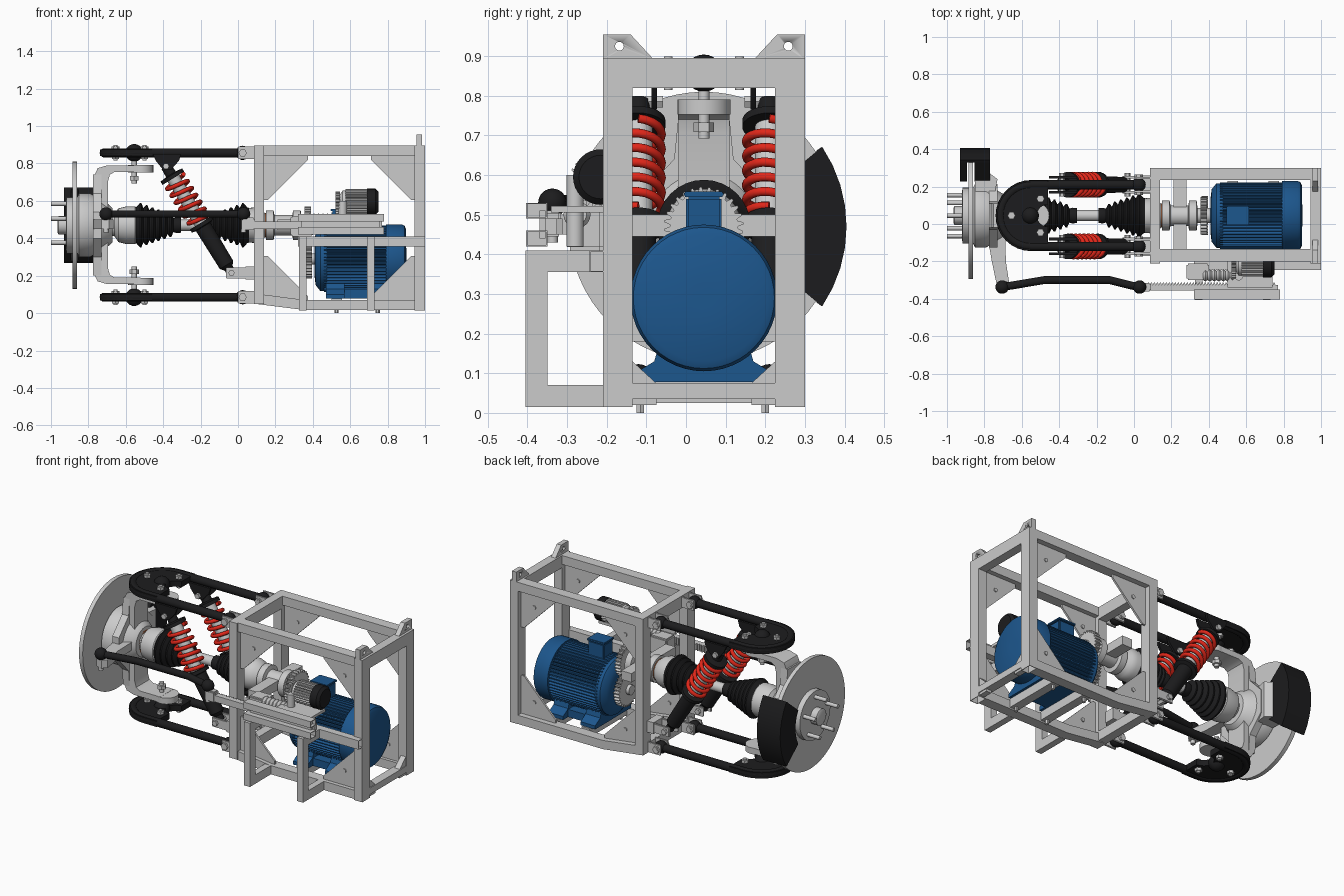
import bpy, bmesh, math
from mathutils import Vector

if "Cube" in bpy.data.objects:
    bpy.data.objects.remove(bpy.data.objects["Cube"])

def material(name, c):
    m = bpy.data.materials.new(name)
    m.diffuse_color = (*c, 1)
    m.use_nodes = True
    m.node_tree.nodes["Principled BSDF"].inputs["Base Color"].default_value = m.diffuse_color
    return m
BLACK = material("black", (0.012, 0.012, 0.013))
RED = material("red", (0.75, 0.02, 0.01))
BLUE = material("blue", (0.012, 0.095, 0.27))
COPPER = material("copper", (0.35, 0.12, 0.05))
CY, CZ = 0.045, 0.47          # driveline axis
ARM_Y = (0.21, -0.12)         # the two sides of the suspension

def add(name, bm, mat=None, smooth=True):
    bmesh.ops.recalc_face_normals(bm, faces=bm.faces)
    me = bpy.data.meshes.new(name)
    bm.to_mesh(me)
    bm.free()
    if smooth:
        me.polygons.foreach_set("use_smooth", [True] * len(me.polygons))
        me.set_sharp_from_angle(angle=math.radians(35))
    if mat:
        me.materials.append(mat)
    o = bpy.data.objects.new(name, me)
    bpy.context.collection.objects.link(o)
    return o

def box(name, lo, hi, mat=None, bevel=0, hollow=None):
    bm = bmesh.new()
    bmesh.ops.create_cube(bm, size=1)
    for v in bm.verts:
        v.co = [(lo[i] + hi[i]) / 2 + v.co[i] * (hi[i] - lo[i]) for i in range(3)]
    if hollow is not None:    # open square-tube ends along one axis
        bm.normal_update()
        for f in [f for f in bm.faces if abs(f.normal[hollow]) > 0.9]:
            n = f.normal.copy()
            bmesh.ops.inset_region(bm, faces=[f], thickness=0.005)
            d = bmesh.ops.extrude_discrete_faces(bm, faces=[f])["faces"]
            bmesh.ops.translate(bm, verts=d[0].verts, vec=-n * 0.06)
    if bevel:
        bmesh.ops.bevel(bm, geom=bm.edges[:], offset=bevel, segments=2, affect='EDGES')
    return add(name, bm, mat)

def lathe(name, origin, axis, prof, mat=None, seg=32):
    # prof: (distance along axis, radius)
    q = Vector((0, 0, 1)).rotation_difference(Vector(axis).normalized())
    bm, rings = bmesh.new(), []
    for t, r in prof:
        rings.append([bm.verts.new(Vector(origin) + q @ Vector((r * math.cos(a), r * math.sin(a), t)))
                      for a in (2 * math.pi * k / seg for k in range(seg))])
    for a, b in zip(rings, rings[1:]):
        for k in range(seg):
            bm.faces.new((a[k], a[k - 1], b[k - 1], b[k]))
    bm.faces.new(rings[0])
    bm.faces.new(rings[-1])
    return add(name, bm, mat)

def rod(name, p0, p1, r, mat=None, seg=24):
    d = Vector(p1) - Vector(p0)
    return lathe(name, p0, d, [(0, r), (d.length, r)], mat, seg)

def ball(name, c, r, mat=BLACK):
    bm = bmesh.new()
    bmesh.ops.create_uvsphere(bm, u_segments=20, v_segments=12, radius=r)
    bmesh.ops.translate(bm, verts=bm.verts, vec=c)
    return add(name, bm, mat)

def prism(name, pts, axis, lo, hi, mat=None):
    # extrude a 2D outline along axis (0: yz, 1: xz, 2: xy)
    bm = bmesh.new()
    f = bm.faces.new([bm.verts.new(p[:axis] + (lo,) + p[axis:]) for p in map(tuple, pts)])
    g = bmesh.ops.extrude_face_region(bm, geom=[f])["geom"]
    off = Vector((0, 0, 0))
    off[axis] = hi - lo
    bmesh.ops.translate(bm, verts=[v for v in g if isinstance(v, bmesh.types.BMVert)], vec=off)
    return add(name, bm, mat)

def wire(name, pts, r, mat=BLACK):
    cu = bpy.data.curves.new(name, 'CURVE')
    cu.dimensions, cu.bevel_depth, cu.bevel_resolution, cu.use_fill_caps = '3D', r, 3, True
    sp = cu.splines.new('POLY')
    sp.points.add(len(pts) - 1)
    for p, c in zip(sp.points, pts):
        p.co = (*c, 1)
    for_smooth = bpy.data.objects.new(name, cu)
    bpy.context.collection.objects.link(for_smooth)
    cu.materials.append(mat)
    sp.use_smooth = True
    return for_smooth

def arc(cx, cy, r, a0, a1, n):
    return [(cx + r * math.cos(math.radians(a0 + (a1 - a0) * k / n)),
             cy + r * math.sin(math.radians(a0 + (a1 - a0) * k / n))) for k in range(n + 1)]

def gear(name, y, z, x0, x1, r, teeth, depth, mat=None, duty=(0, .25, .5, .75)):
    pts = []
    for k in range(teeth):
        for f, rr in zip(duty, (r - depth, r, r, r - depth)):
            a = 2 * math.pi * (k + f) / teeth
            pts.append((y + rr * math.cos(a), z + rr * math.sin(a)))
    return prism(name, pts, 0, x0, x1, mat)

# Frame: posts, rails, gussets on both sides
for y0, y1, yg in ((-0.21, -0.135, -0.17), (0.225, 0.30, 0.26)):
    box("rear_post", (0.945, y0, 0.015), (1, y1, 0.895), hollow=2)
    box("front_post", (0.085, y0, 0.05), (0.14, y1, 0.895))
    box("top_rail", (0.14, y0 + 0.01, 0.84), (0.945, y1, 0.895))
    prism("bottom_rail", [(0.09, 0.05), (0.36, 0.016), (0.945, 0.016), (0.945, 0.07), (0.36, 0.07), (0.09, 0.105)], 1, y0 + 0.01, y1)
    for x, z, sx, sz in ((0.14, 0.84, 1, -1), (0.945, 0.84, -1, -1), (0.14, 0.07, 1, 1), (0.945, 0.07, -1, 1)):
        s = 0.235
        prism("gusset", [(x, z), (x + sx * s, z), (x + sx * s, z + sz * 0.02), (x + sx * 0.02, z + sz * s), (x, z + sz * s)], 1, yg - 0.006, yg + 0.006)
        h = (x + sx * 0.09, z + sz * 0.09)
        rod("gusset_bolt", (h[0], yg - 0.012, h[1]), (h[0], yg + 0.012, h[1]), 0.012, None, 12)
for x in (0.085, 0.945):
    box("top_cross_beam", (x, -0.21, 0.82), (x + 0.055, 0.30, 0.895), hollow=1)
box("front_low_cross_beam", (0.085, -0.21, 0.05), (0.14, 0.30, 0.11), hollow=1)
box("rear_low_cross_beam", (0.945, -0.135, 0.035), (1, 0.225, 0.075))
for x in (0.5, 0.72):
    box("motor_mount_beam", (x, -0.14, 0.025), (x + 0.055, 0.23, 0.078))
    for y in (-0.115, 0.2):
        rod("mount_bolt", (x + 0.027, y, 0), (x + 0.027, y, 0.03), 0.011, None, 6)
box("bearing_cross_beam", (0.21, -0.2, 0.445), (0.28, 0.235, 0.50))
for s in (-1, 1):             # lifting tabs and foot gussets
    Y = lambda d: CY + s * d
    o = prism("lifting_tab", [(Y(0.255), 0.89), (Y(0.125), 0.89), (Y(0.185), 0.955), (Y(0.255), 0.955)], 0, 0.955, 0.985)
    c = rod("tab_hole_cutter", (0.9, Y(0.213), 0.925), (1.05, Y(0.213), 0.925), 0.011)
    c.hide_render = c.hide_viewport = True
    m = o.modifiers.new("hole", 'BOOLEAN')
    m.object, m.solver = c, 'EXACT'
    prism("foot_gusset", [(Y(0.18), 0.02), (Y(0.12), 0.02), (Y(0.12), 0.075), (Y(0.18), 0.13)], 0, 0.96, 0.995)

# Side frame carrying the steering rack
box("side_rail", (0.32, -0.245, 0.355), (1, -0.2, 0.41), hollow=0)
for x in (0.325, 0.69):
    box("side_leg", (x, -0.405, 0.015), (x + 0.04, -0.35, 0.41))
    for z in (0.015, 0.355):
        box("side_arm", (x, -0.35, z), (x + 0.04, -0.2, z + 0.055))
for z in (0.42, 0.49):
    box("rack_guide", (0.32, -0.403, z), (0.78, -0.35, z + 0.04), hollow=0)
box("guide_web", (0.34, -0.37, 0.44), (0.76, -0.355, 0.51))
teeth = [(0.07 + k * 0.016 + d, y) for k in range(43) for d, y in ((0, -0.325), (0.005, -0.312), (0.009, -0.312), (0.014, -0.325))]
prism("steering_rack", [(0.04, -0.325)] + teeth + [(0.77, -0.325), (0.77, -0.355), (0.04, -0.355)], 2, 0.45, 0.49)
box("rack_end_block", (0.02, -0.36, 0.445), (0.09, -0.315, 0.51), None, 0.006)
box("gearbox_plate", (0.5, -0.34, 0.505), (0.74, -0.2, 0.522))
box("gearbox_bracket", (0.28, -0.3, 0.41), (0.4, -0.21, 0.52), None, 0.008)
wave = [(0.012 * k, 0.034 if k % 2 else 0.024) for k in range(15)]
lathe("worm", (0.37, -0.275, 0.5), (1, 0, 0), wave, None, 24)
rod("pinion_shaft", (0.56, -0.28, 0.42), (0.56, -0.28, 0.6), 0.022)
gear("steering_gear", -0.23, 0.585, 0.52, 0.545, 0.065, 22, 0.01)
lathe("steering_motor", (0.545, -0.215, 0.595), (1, 0, 0), [(0, 0.04), (0.015, 0.06), (0.15, 0.06)])
gear("steering_motor_fins", -0.215, 0.595, 0.575, 0.69, 0.068, 28, 0.01)
lathe("steering_motor_cap", (0.69, -0.215, 0.595), (1, 0, 0), [(0, 0.07), (0.045, 0.07), (0.06, 0.055)], BLACK)

# Drive motor
gear("motor_finned_body", CY, 0.29, 0.46, 0.81, 0.178, 56, 0.016, BLUE)
lathe("motor_front_flange", (0.41, CY, 0.29), (1, 0, 0), [(0, 0.1), (0.005, 0.14), (0.03, 0.172), (0.065, 0.172)], BLUE, 48)
lathe("motor_rear_cover", (0.79, CY, 0.29), (1, 0, 0), [(0, 0.185), (0.085, 0.185), (0.1, 0.178), (0.108, 0.16), (0.11, 0.03)], BLUE, 48)
box("terminal_box", (0.5, 0.0, 0.44), (0.61, 0.09, 0.545), BLUE, 0.006)
box("terminal_lid", (0.495, -0.005, 0.545), (0.615, 0.095, 0.558), BLUE, 0.003)
for x in (0.47, 0.69):
    prism("motor_foot", [(-0.13, 0.078), (0.22, 0.078), (0.22, 0.1), (0.17, 0.13), (0.15, 0.2), (-0.06, 0.2), (-0.08, 0.13), (-0.13, 0.1)], 0, x, x + 0.1, BLUE)
box("motor_base", (0.47, -0.08, 0.078), (0.79, 0.17, 0.125), BLUE)

# Driveline from gear pair to hub
gear("motor_gear", CY, 0.29, 0.36, 0.395, 0.105, 30, 0.014)
gear("output_gear", CY, CZ, 0.355, 0.39, 0.1, 28, 0.014)
rod("motor_shaft", (0.34, CY, 0.29), (0.45, CY, 0.29), 0.03)
lathe("output_coupling", (0.15, CY, CZ), (1, 0, 0), [(0, 0.08), (0.04, 0.08), (0.045, 0.055), (0.14, 0.055), (0.145, 0.08), (0.185, 0.08), (0.19, 0.04), (0.26, 0.04)])
lathe("inner_joint_cup", (0.03, CY, CZ), (1, 0, 0), [(0, 0.09), (0.06, 0.095), (0.09, 0.085), (0.12, 0.06)])
rod("inner_joint_ring", (0.115, CY, CZ), (0.15, CY, CZ), 0.065, COPPER)
rod("axle_shaft", (-0.35, CY, CZ), (-0.1, CY, CZ), 0.03)
def boot(name, x, d):
    prof = [(-0.02, 0.09), (0, 0.095)]
    for k in range(6):
        t, r = 0.02 + k * 0.032, 0.118 - 0.011 * k
        prof += [(t, r), (t + 0.008, r), (t + 0.02, r - 0.026)]
    lathe(name, (x, CY, CZ), (d, 0, 0), prof + [(0.215, 0.042), (0.24, 0.04)], BLACK)
boot("outer_boot", -0.545, 1)
boot("inner_boot", 0.05, -1)
lathe("outer_joint_cup", (-0.69, CY, CZ), (1, 0, 0), [(0, 0.05), (0.03, 0.06), (0.05, 0.09), (0.09, 0.1), (0.14, 0.1), (0.15, 0.09)])
rod("outer_joint_ring", (-0.7, CY, CZ), (-0.67, CY, CZ), 0.07, COPPER)

# Hub, brake disc, caliper
rod("brake_disc", (-0.885, CY, CZ), (-0.86, CY, CZ), 0.34, None, 64)
lathe("wheel_hub", (-0.965, CY, CZ), (1, 0, 0), [(0, 0.04), (0.005, 0.05), (0.045, 0.05), (0.047, 0.15), (0.08, 0.15)])
for k in range(5):
    a = math.radians(90 + 72 * k)
    y, z = CY + 0.115 * math.cos(a), CZ + 0.115 * math.sin(a)
    rod("wheel_stud", (-1, y, z), (-0.9, y, z), 0.012, None, 12)
sector = arc(CY, CZ, 0.36, -34, 34, 8) + arc(CY, CZ, 0.21, 30, -30, 5)
prism("caliper_outer", sector, 0, -0.93, -0.893, BLACK)
prism("caliper_inner", sector, 0, -0.852, -0.77, BLACK)
prism("caliper_bridge", arc(CY, CZ, 0.36, -34, 34, 8) + arc(CY, CZ, 0.342, 34, -34, 8), 0, -0.93, -0.77, BLACK)

# Upright (C-shaped knuckle) with steering arm
prism("knuckle", [(-0.52, 0.79), (-0.70, 0.79), (-0.75, 0.775), (-0.77, 0.73), (-0.77, 0.21), (-0.75, 0.17), (-0.70, 0.155), (-0.52, 0.155),
                  (-0.52, 0.19), (-0.66, 0.19), (-0.685, 0.205), (-0.695, 0.24), (-0.695, 0.705), (-0.685, 0.74), (-0.66, 0.755), (-0.52, 0.755)], 1, CY - 0.065, CY + 0.065)
prism("knuckle_web", [(CY + s * d, z) for s, d, z in ((-1, .065, .74), (-1, .075, .64), (-1, .17, .54), (-1, .17, .4), (-1, .075, .3), (-1, .065, .2),
                      (1, .065, .2), (1, .075, .3), (1, .17, .4), (1, .17, .54), (1, .075, .64), (1, .065, .74))], 0, -0.775, -0.73)
lathe("bearing_carrier", (-0.86, CY, CZ), (1, 0, 0), [(0, 0.15), (0.01, 0.17), (0.07, 0.17), (0.12, 0.14), (0.17, 0.11), (0.19, 0.09)], None, 48)
prism("steering_arm", [(-0.8, 0.03), (-0.69, 0.03), (-0.685, -0.2), (-0.665, -0.33), (-0.69, -0.355), (-0.73, -0.345), (-0.76, -0.2)], 2, 0.45, 0.5)
prism("caliper_mount", [(-0.85, 0.13), (-0.75, 0.13), (-0.73, 0.24), (-0.77, 0.27), (-0.85, 0.27)], 2, 0.36, 0.58)

# Control arms, mirrored top and bottom
for z, s in ((0.857, 1), (0.085, -1)):
    part = "upper" if s > 0 else "lower"
    u = [(0.02, ARM_Y[0])] + arc(-0.55, CY, 0.165, 90, 270, 16) + [(0.02, ARM_Y[1])]
    wire(part + "_control_arm", [(x, y, z) for x, y in u], 0.025)
    prism(part + "_arm_plate", arc(-0.55, CY, 0.188, 90, 270, 20) + [(-0.46, CY - 0.188), (-0.46, CY - 0.06)] + arc(-0.46, CY, 0.06, 270, 90, 8) + [(-0.46, CY + 0.188)], 2, z - 0.018, z + 0.018, BLACK)
    ball("ball_joint", (-0.555, CY, z), 0.047)
    rod("ball_joint_pin", (-0.555, CY, z), (-0.555, CY, z - s * 0.165), 0.014)
    rod("ball_joint_nut", (-0.555, CY, z - s * 0.125), (-0.555, CY, z - s * 0.148), 0.026, None, 6)
    rod("ball_joint_eye", (-0.52, CY, z - s * 0.066), (-0.52, CY, z - s * 0.104), 0.067)
    for x, y in ((-0.655, CY), (-0.5, CY + 0.09), (-0.5, CY - 0.09)):
        rod("arm_bolt", (x, y, z - 0.042), (x, y, z + 0.042), 0.011, None, 12)
        for e in (-1, 1):
            rod("arm_bolt_head", (x, y, z + e * 0.018), (x, y, z + e * 0.034), 0.021, None, 6)
    for y in ARM_Y:
        ball("arm_end_bush", (0.025, y, z), 0.038)
        rod("arm_pivot_bolt", (0.025, y - 0.055, z), (0.025, y + 0.055, z), 0.013, None, 12)
        for e in (-0.036, 0.036):
            box("arm_bracket", (0.0, y + e - 0.006, z - 0.033), (0.09, y + e + 0.006, z + 0.033), None, 0.003)
            rod("arm_pivot_nut", (0.025, y + e, z), (0.025, y + e * 1.5, z), 0.022, None, 6)

# Coil-over shocks
for y in ARM_Y:
    top, bot = Vector((-0.385, y, 0.785)), Vector((-0.035, y, 0.215))
    d = (bot - top).normalized()
    L = (bot - top).length
    lathe("shock_top_mount", top, d, [(0, 0.028), (0.05, 0.03), (0.055, 0.068), (0.075, 0.068)], BLACK)
    rod("shock_rod", top + d * 0.06, top + d * 0.36, 0.036)
    lathe("shock_body", top, d, [(0.355, 0.068), (0.375, 0.068), (0.38, 0.045), (L - 0.05, 0.042), (L - 0.03, 0.025), (L, 0.025)], BLACK)
    e2, e1 = Vector((0, 1, 0)), d.cross(Vector((0, 1, 0)))
    n = 20 * 6
    wire("coil_spring", [top + d * (0.085 + 0.26 * k / n) + 0.058 * (e1 * math.cos(k * math.pi / 10) + e2 * math.sin(k * math.pi / 10)) for k in range(n + 1)], 0.0115, RED)
    for e in (-0.04, 0.04):
        prism("shock_upper_bracket", [(-0.455, 0.85), (-0.305, 0.85), (-0.315, 0.815), (-0.36, 0.765), (-0.4, 0.765), (-0.44, 0.815)], 1, y + e - 0.007, y + e + 0.007, BLACK)
        box("shock_lower_bracket", (-0.065, y + e - 0.007, 0.185), (0.09, y + e + 0.007, 0.245), None, 0.004)
    box("lower_bracket_base", (0.04, y - 0.05, 0.18), (0.09, y + 0.05, 0.25))
    for p in (top, bot):
        rod("shock_bolt", p - e2 * 0.062, p + e2 * 0.062, 0.017, None, 6)

# Tie rod
wire("tie_rod", [(-0.70, -0.335, 0.53), (-0.66, -0.33, 0.53), (-0.48, -0.3, 0.53), (-0.13, -0.3, 0.53), (-0.01, -0.33, 0.53), (0.03, -0.335, 0.53)], 0.021)
for x in (-0.705, 0.03):
    ball("tie_rod_end", (x, -0.337, 0.53), 0.036)
    rod("tie_rod_pin", (x, -0.337, 0.43), (x, -0.337, 0.53), 0.014, None, 12)
